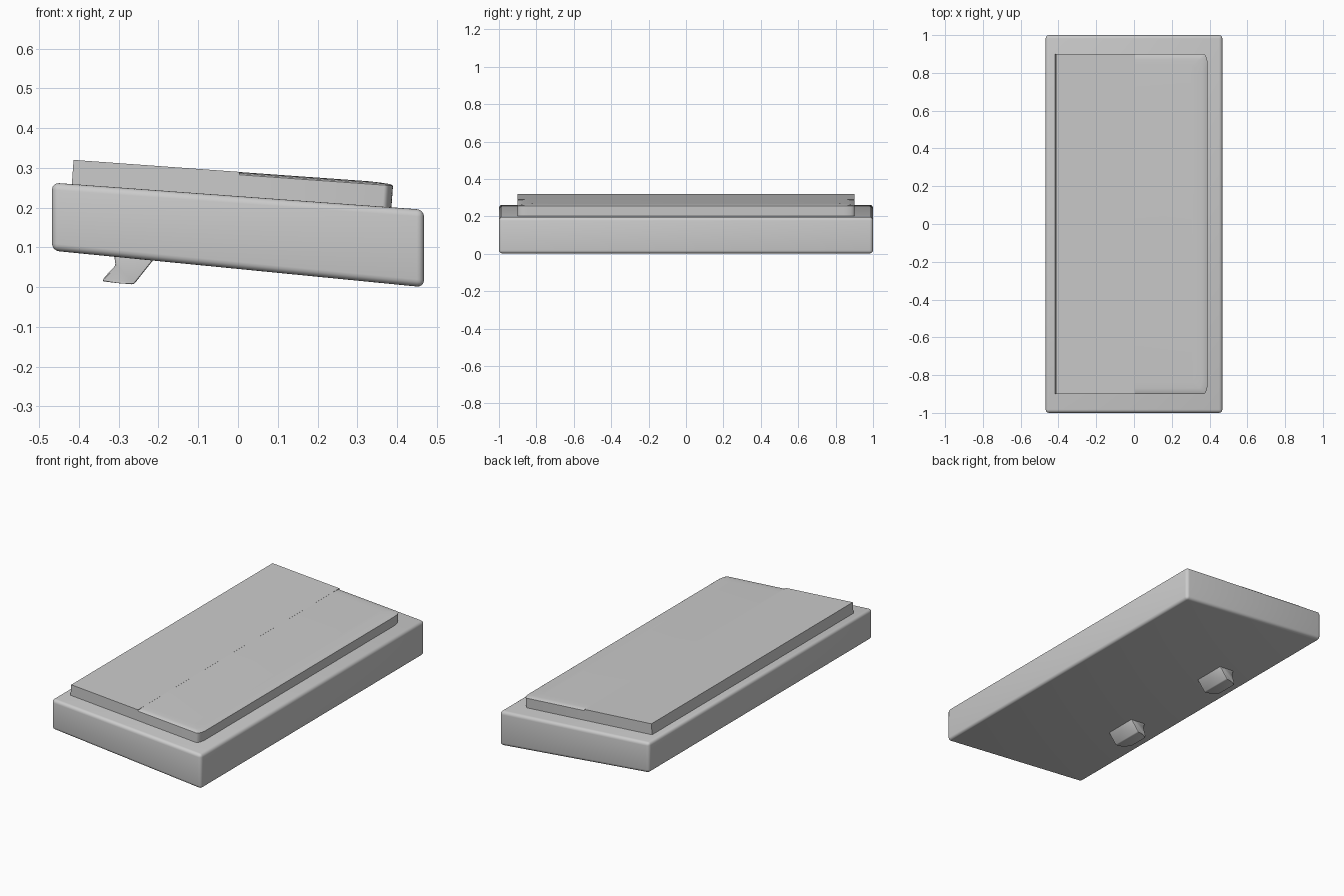
import bpy, bmesh, math

if "Cube" in bpy.data.objects:
    bpy.data.objects.remove(bpy.data.objects["Cube"])

SLOPE = 0.0723      # fall of the top face along x
TOP0 = 0.229        # height of the case top at x = 0


def make_object(name, bm, bevel=0.0, segments=4, smooth=True):
    bmesh.ops.recalc_face_normals(bm, faces=bm.faces)
    mesh = bpy.data.meshes.new(name)
    bm.to_mesh(mesh)
    bm.free()
    ob = bpy.data.objects.new(name, mesh)
    bpy.context.collection.objects.link(ob)
    bpy.ops.object.select_all(action='DESELECT')
    ob.select_set(True)
    bpy.context.view_layer.objects.active = ob
    if bevel:
        mod = ob.modifiers.new("rounding", 'BEVEL')
        mod.width, mod.segments = bevel, segments
        mod.limit_method = 'ANGLE'
        mod.angle_limit = math.radians(30)
        bpy.ops.object.modifier_apply(modifier=mod.name)
    if smooth:
        bpy.ops.object.shade_smooth_by_angle(angle=math.radians(35))
    return ob


def prism(points, y=0.0):
    """Side profile of (x, z, half_width) points bridged across y."""
    bm = bmesh.new()
    a = [bm.verts.new((x, y - w, z)) for x, z, w in points]
    b = [bm.verts.new((x, y + w, z)) for x, z, w in points]
    bm.faces.new(a)
    bm.faces.new(b[::-1])
    for i in range(len(points)):
        j = (i + 1) % len(points)
        bm.faces.new((a[i], b[i], b[j], a[j]))
    return bm


def on_top(u, h):
    """Point at distance u along the sloping top and h above it."""
    return u + SLOPE * h, TOP0 - SLOPE * u + h


# Wedge-shaped case
make_object("case", prism([(-0.468, 0.092, 1), (0.468, 0.0, 1),
                           (0.468, 0.195, 1), (-0.468, 0.263, 1)]), 0.018)

# Raised panel, sharp-edged rear half
corners = [(-0.418, -0.02), (0, -0.02), (0, 0.061), (-0.418, 0.061)]
make_object("panel_rear", prism([(*on_top(u, h), 0.9) for u, h in corners]),
            smooth=False)

# Raised panel, front half with rounded corners and softly falling rim
bm = bmesh.new()
rings = []
for inset, h in [(0, -0.02), (0, 0.054), (0.006, 0.0575),
                 (0.03, 0.0597), (0.065, 0.061)]:
    ex, ey, rx, ry = 0.386 - inset, 0.9 - inset, 0.022, 0.06
    arc = [(ex - rx + rx * math.sin(t), ey - ry + ry * math.cos(t))
           for t in (k * math.pi / 16 for k in range(9))]
    half = [(0, ey)] + arc
    outline = half + [(u, -y) for u, y in reversed(half)]
    ring = []
    for u, y in outline:
        x, z = on_top(u, h)
        ring.append(bm.verts.new((x if u else 0, y, z)))
    rings.append(ring)
for lo, hi in zip(rings, rings[1:]):
    for i in range(len(lo) - 1):
        bm.faces.new((lo[i], lo[i + 1], hi[i + 1], hi[i]))
bm.faces.new(rings[-1])
bm.faces.new(rings[0][::-1])
make_object("panel_front", bm)

# Two slanted feet under the rear edge
for side, name in ((-1, "foot_left"), (1, "foot_right")):
    profile = [(-0.20, 0.085, 0.095), (-0.262, 0.007, 0.095),
               (-0.30, 0.010, 0.088), (-0.342, 0.015, 0.06),
               (-0.335, 0.026, 0.063), (-0.308, 0.055, 0.085),
               (-0.312, 0.085, 0.092)]
    make_object(name, prism(profile, 0.37 * side), 0.005, 2)
